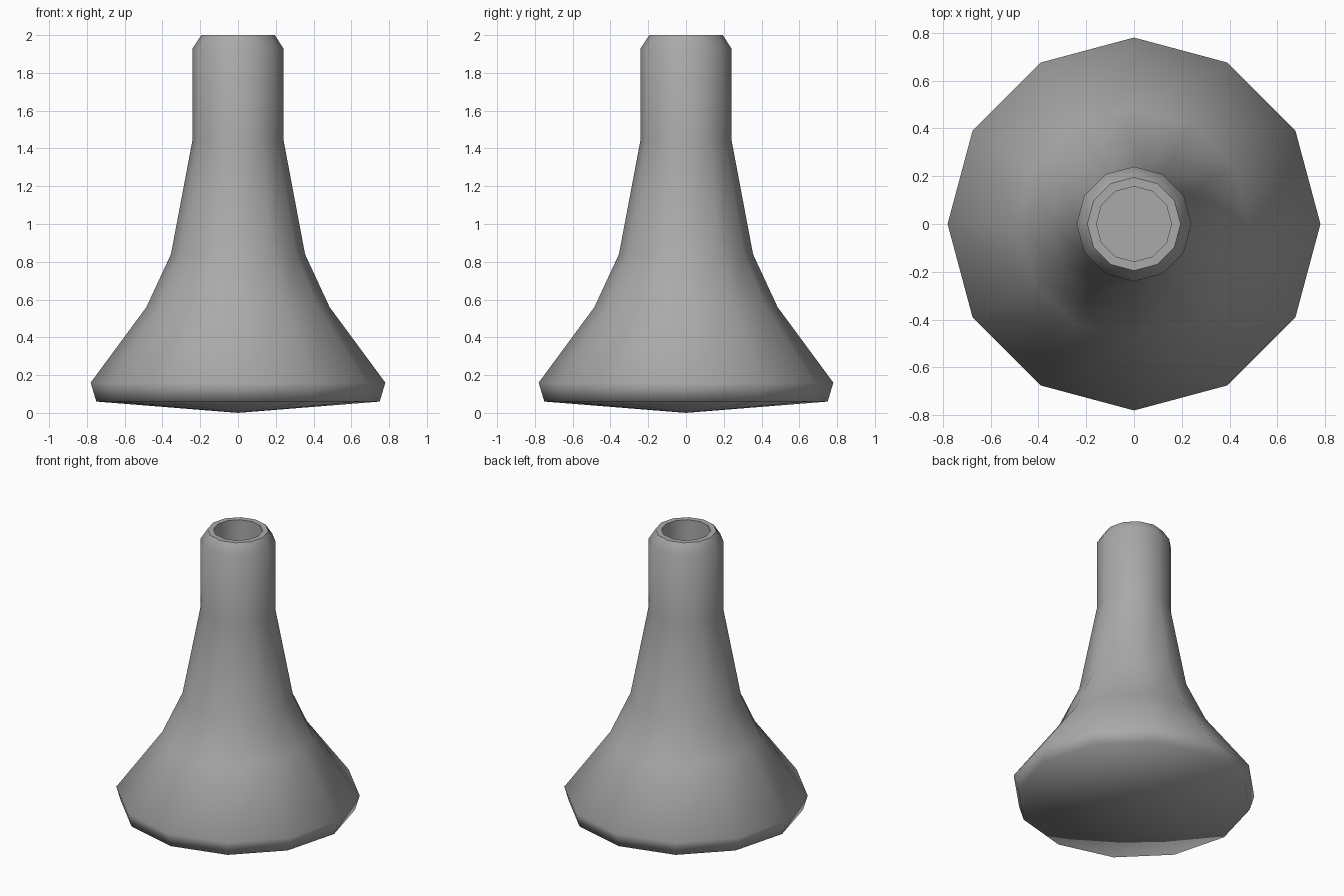
import bpy, bmesh
from math import cos, sin, pi

default_cube = bpy.data.objects.get("Cube")
if default_cube:
    bpy.data.objects.remove(default_cube, do_unlink=True)

SIDES = 12


def make_material(name, colour):
    mat = bpy.data.materials.new(name)
    mat.use_nodes = True
    mat.diffuse_color = colour
    mat.node_tree.nodes["Principled BSDF"].inputs["Base Color"].default_value = colour
    return mat


def lathe(name, profile, sharp_rings, material):
    """Turn (radius, height) points around z; radius 0 becomes a single tip."""
    bm = bmesh.new()
    rings = []
    for r, z in profile:
        count = SIDES if r > 0 else 1
        rings.append([bm.verts.new((r * cos(2 * pi * i / SIDES),
                                    r * sin(2 * pi * i / SIDES), z))
                      for i in range(count)])
    for low, high in zip(rings, rings[1:]):
        for i in range(SIDES):
            j = (i + 1) % SIDES
            corners = [low[i % len(low)], low[j % len(low)],
                       high[j % len(high)], high[i % len(high)]]
            bm.faces.new(list(dict.fromkeys(corners)))
    bmesh.ops.recalc_face_normals(bm, faces=bm.faces)
    for face in bm.faces:
        face.smooth = True
    # Crisp creases around the mouth, soft shading elsewhere
    for k in sharp_rings:
        for i in range(SIDES):
            bm.edges.get((rings[k][i], rings[k][(i + 1) % SIDES])).smooth = False
    mesh = bpy.data.meshes.new(name)
    bm.to_mesh(mesh)
    bm.free()
    mesh.materials.append(material)
    obj = bpy.data.objects.new(name, mesh)
    bpy.context.collection.objects.link(obj)
    return obj


grey = make_material("plain grey", (0.4, 0.4, 0.4, 1))

# Shallow pointed underside, flared base, tapering neck, bevelled mouth, bore
profile = [(0, 0), (0.75, 0.06), (0.78, 0.16), (0.485, 0.56), (0.355, 0.84),
           (0.24, 1.45), (0.24, 1.93), (0.195, 2.0), (0.157, 2.0),
           (0.157, 1.45), (0, 1.45)]
lathe("flared_stand", profile, (7, 8, 9), grey)
